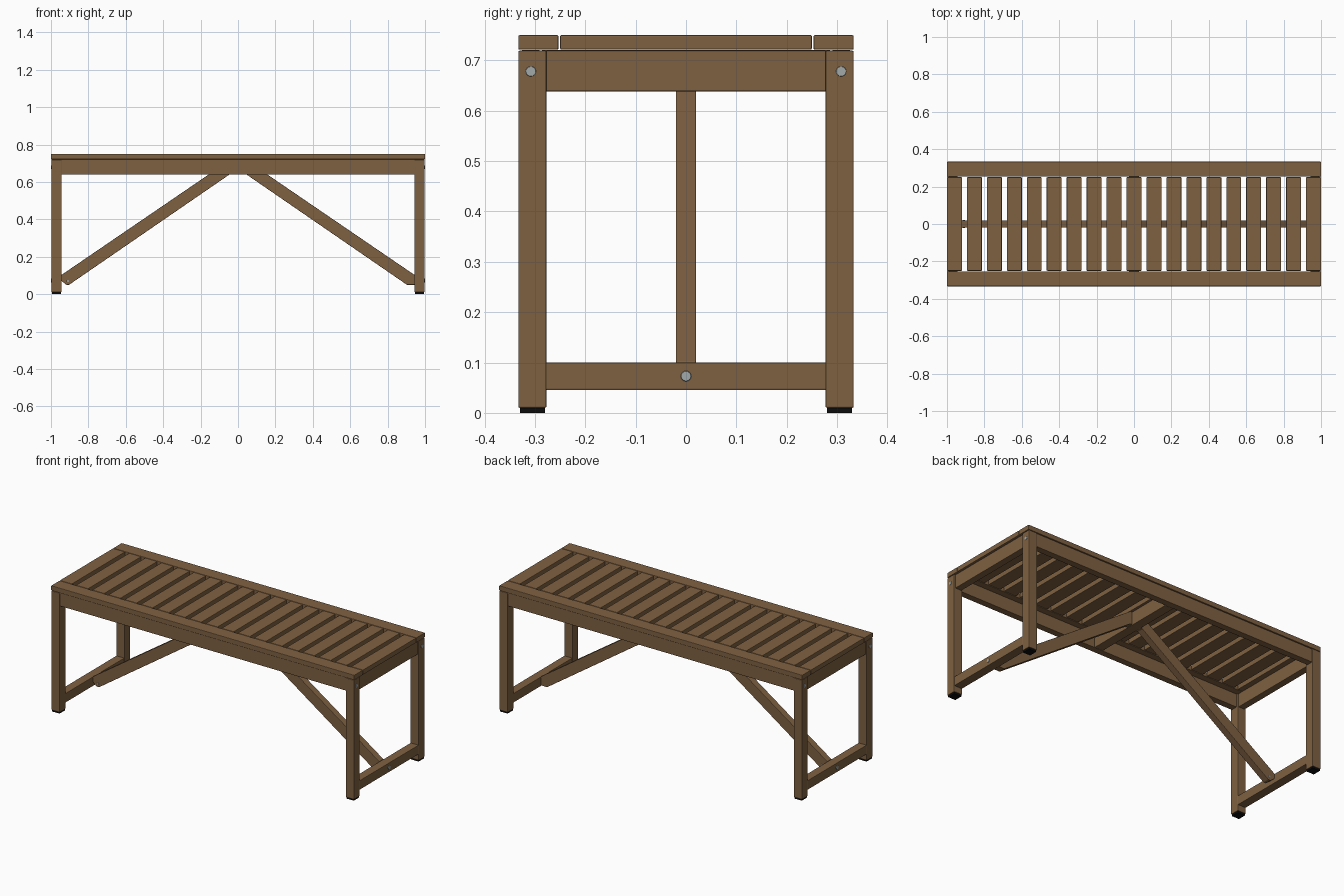
import bpy, bmesh, math
from mathutils import Matrix, Vector

if "Cube" in bpy.data.objects:
    bpy.data.objects.remove(bpy.data.objects["Cube"])


def material(name, color):
    m = bpy.data.materials.new(name)
    m.diffuse_color = (*color, 1)
    m.use_nodes = True
    m.node_tree.nodes["Principled BSDF"].inputs["Base Color"].default_value = m.diffuse_color
    return m


WOOD = material("brown wood", (0.212, 0.120, 0.054))
RUBBER = material("black rubber", (0.004, 0.004, 0.004))
STEEL = material("grey steel", (0.36, 0.40, 0.40))


def finish(name, bm, mat, bevel=0.0):
    bmesh.ops.recalc_face_normals(bm, faces=bm.faces)
    me = bpy.data.meshes.new(name)
    bm.to_mesh(me)
    bm.free()
    me.materials.append(mat)
    ob = bpy.data.objects.new(name, me)
    bpy.context.collection.objects.link(ob)
    if bevel:
        b = ob.modifiers.new("rounded edges", 'BEVEL')
        b.width = bevel
        b.segments = 2
        b.limit_method = 'ANGLE'
    return ob


def box(name, x0, x1, y0, y1, z0, z1, mat=WOOD, bevel=0.003):
    x0, x1 = sorted((x0, x1))
    y0, y1 = sorted((y0, y1))
    bm = bmesh.new()
    bmesh.ops.create_cube(bm, size=1)
    bmesh.ops.scale(bm, vec=(x1 - x0, y1 - y0, z1 - z0), verts=bm.verts)
    bmesh.ops.translate(bm, vec=((x0 + x1) / 2, (y0 + y1) / 2, (z0 + z1) / 2), verts=bm.verts)
    return finish(name, bm, mat, bevel)


def prism(name, points, half_width, mat=WOOD, bevel=0.002):
    # x-z outline extruded along y
    bm = bmesh.new()
    face = bm.faces.new([bm.verts.new((x, -half_width, z)) for x, z in points])
    ext = bmesh.ops.extrude_face_region(bm, geom=[face])
    verts = [v for v in ext["geom"] if isinstance(v, bmesh.types.BMVert)]
    bmesh.ops.translate(bm, vec=(0, 2 * half_width, 0), verts=verts)
    return finish(name, bm, mat, bevel)


def bolt(name, center, axis, radius, depth):
    bm = bmesh.new()
    rot = Vector((0, 0, 1)).rotation_difference(Vector(axis)).to_matrix().to_4x4()
    bmesh.ops.create_cone(bm, cap_ends=True, segments=16, radius1=radius, radius2=radius * 0.8,
                          depth=depth, matrix=Matrix.Translation(center) @ rot)
    return finish(name, bm, STEEL)


# Slatted top
for i in range(19):
    cx = -0.96 + i * 1.92 / 18
    box(f"seat_slat_{i + 1}", cx - 0.04, cx + 0.04, -0.25, 0.25, 0.721, 0.75)

for sy, side in ((-1, "front"), (1, "back")):
    # Long border boards and rails
    box(f"{side}_border_board", -1, 1, sy * 0.253, sy * 0.333, 0.721, 0.75)
    box(f"{side}_long_rail", -0.946, 0.946, sy * 0.288, sy * 0.328, 0.64, 0.72)
    for sx, end in ((-1, "left"), (1, "right")):
        # Legs with rubber feet and bolts
        box(f"{side}_{end}_leg", sx * 0.943, sx * 0.998, sy * 0.277, sy * 0.333, 0.01, 0.719)
        box(f"{side}_{end}_foot", sx * 0.946, sx * 0.995, sy * 0.28, sy * 0.33, 0, 0.011, RUBBER, 0)
        bolt(f"{side}_{end}_bolt", (sx * 0.996, sy * 0.308, 0.678), (sx, 0, 0), 0.012, 0.008)

# Middle cross rail under the slats
box("middle_cross_rail", -0.028, 0.028, -0.289, 0.289, 0.64, 0.72)

for sx, end in ((-1, "left"), (1, "right")):
    # End rails, low stretchers and diagonal braces
    box(f"{end}_end_rail", sx * 0.948, sx * 0.99, -0.279, 0.279, 0.638, 0.719)
    box(f"{end}_low_stretcher", sx * 0.944, sx * 0.997, -0.279, 0.279, 0.045, 0.1)
    low = [(0.945, 0.05)] if sx > 0 else [(0.945, 0.072), (0.918, 0.05)]
    outline = [(0.945, 0.102)] + low + [(0.903, 0.05), (0.042, 0.642), (0.028, 0.642),
                                        (0.028, 0.718), (0.042, 0.718)]
    prism(f"{end}_diagonal_brace", [(sx * x, z) for x, z in outline], 0.02)
    bolt(f"{end}_stretcher_bolt", (sx * 0.996, 0, 0.073), (sx, 0, 0), 0.012, 0.008)

# Pins through the lower left brace end
for sy, side in ((-1, "front"), (1, "back")):
    bolt(f"{side}_brace_pin", (-0.91, sy * 0.02, 0.07), (0, sy, 0), 0.007, 0.003)
